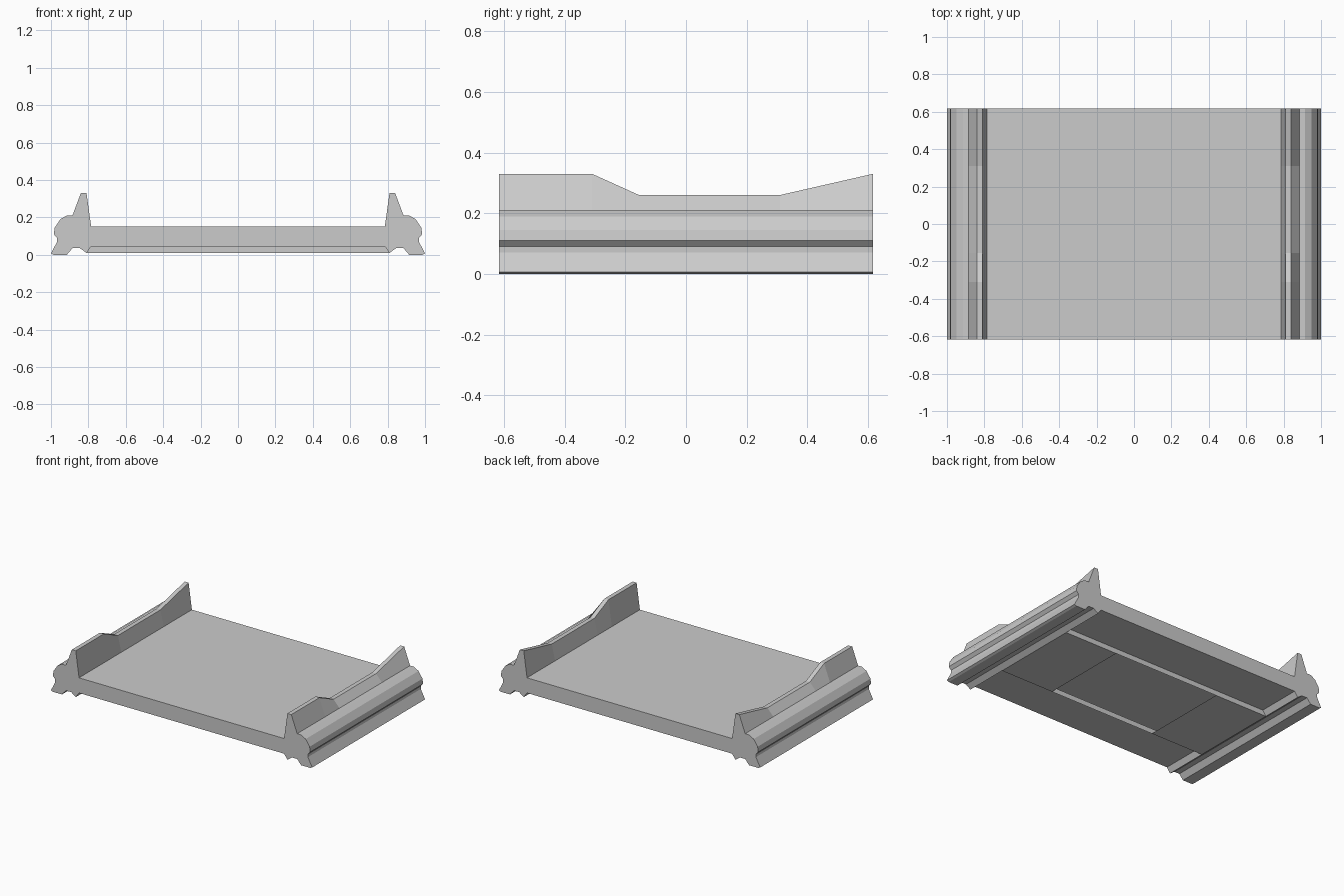
import bpy, bmesh

if "Cube" in bpy.data.objects:
    bpy.data.objects.remove(bpy.data.objects["Cube"])

Y = 0.617                       # half depth
YS = [-Y, -0.31, -0.155, 0.31, Y]        # stations along the rail
TOPS = [0.33, 0.33, 0.26, 0.26, 0.33]    # wall height at each station
TOP, HIGH, LOW = 0.15, 0.045, 0.01       # deck top, raised and lowered underside
IN, OUT, HOLE = 0.785, 0.81, 0.405


def rail_profile(top):
    # right rail section, from deck top round the outside to the underside
    return [(IN, TOP), (0.81, top), (0.84, top), (0.885, 0.21), (0.915, 0.21),
            (0.95, 0.19), (0.98, 0.145), (0.985, 0.11), (0.967, 0.09),
            (0.967, 0.07), (1.0, 0.007), (0.985, 0), (0.915, 0),
            (0.885, 0.035), (0.845, 0.035), (OUT, LOW), (IN, HIGH)]


bm = bmesh.new()


def face(*pts):
    bm.faces.new([bm.verts.new(p) for p in pts])


# side rails with stepped walls
for s in (1, -1):
    for i in range(4):
        a, b = rail_profile(TOPS[i]), rail_profile(TOPS[i + 1])
        ya, yb = YS[i], YS[i + 1]
        for j in range(len(a) - 1):
            if j == len(a) - 2 and i in (1, 2):
                continue            # covered by the lowered underside
            face((s * a[j][0], ya, a[j][1]), (s * a[j + 1][0], ya, a[j + 1][1]),
                 (s * b[j + 1][0], yb, b[j + 1][1]), (s * b[j][0], yb, b[j][1]))

# end faces, raised underside strips and the steps down from them
for s in (1, -1):
    p = rail_profile(0.33)
    for m in (1, -1):
        face(*[(m * x, s * Y, z) for x, z in p])
    face((-IN, s * Y, HIGH), (IN, s * Y, HIGH), (IN, s * Y, TOP), (-IN, s * Y, TOP))
    face((-IN, s * Y, HIGH), (IN, s * Y, HIGH), (IN, s * 0.31, HIGH), (-IN, s * 0.31, HIGH))
    face((-OUT, s * 0.31, LOW), (-HOLE, s * 0.31, LOW), (HOLE, s * 0.31, LOW),
         (OUT, s * 0.31, LOW), (IN, s * 0.31, HIGH), (-IN, s * 0.31, HIGH))
    # lowered underside on either side of the central opening
    face((s * HOLE, -0.31, LOW), (s * OUT, -0.31, LOW), (s * OUT, -0.155, LOW),
         (s * OUT, 0.31, LOW), (s * HOLE, 0.31, LOW))

# deck top
face(*[(IN, y, TOP) for y in YS], *[(-IN, y, TOP) for y in reversed(YS)])

bmesh.ops.remove_doubles(bm, verts=bm.verts, dist=0.0005)
bmesh.ops.recalc_face_normals(bm, faces=bm.faces)
mesh = bpy.data.meshes.new("railed_deck")
bm.to_mesh(mesh)
bm.free()
obj = bpy.data.objects.new("railed_deck", mesh)
bpy.context.collection.objects.link(obj)
